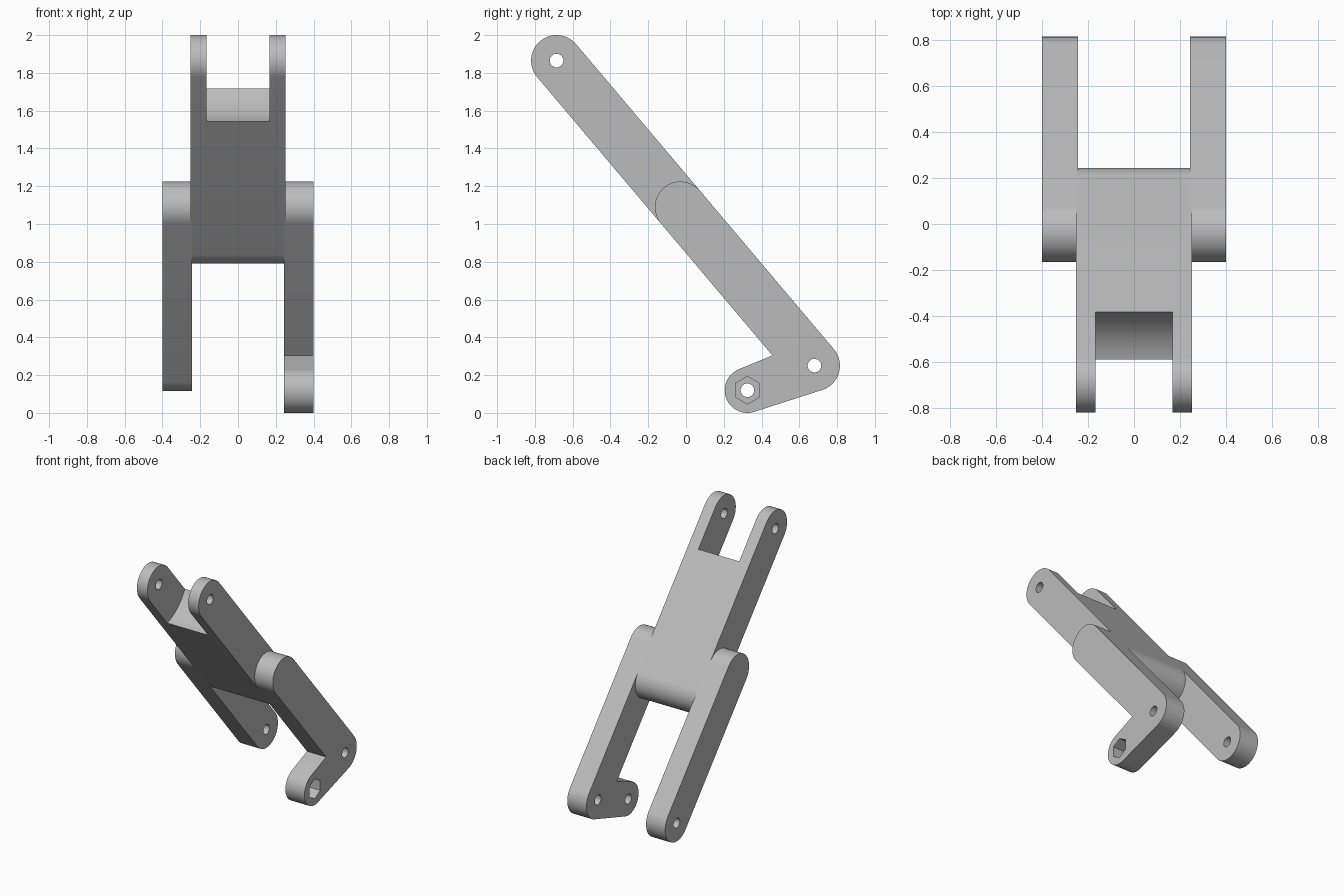
import bpy, bmesh, math
from mathutils import Vector
from mathutils.geometry import intersect_line_line_2d  # noqa: F401 (kept for 2D work)

if "Cube" in bpy.data.objects:
    bpy.data.objects.remove(bpy.data.objects["Cube"], do_unlink=True)

# Layout in the side plane (y, z)
TOP_PIN = Vector((-0.685, 1.865))
LOW_PIN = Vector((0.68, 0.25))
CRANK_PIN = Vector((0.325, 0.12))
R, CRANK_R, HOLE_R = 0.135, 0.12, 0.036
AXIS = (LOW_PIN - TOP_PIN).normalized()
ARM_TOP = TOP_PIN + AXIS * 1.015
BODY_END = TOP_PIN + AXIS * 1.23
BODY_X, SLOT_X, ARM_IN, ARM_OUT = 0.252, 0.167, 0.244, 0.40

grey = bpy.data.materials.new("light_grey")
grey.use_nodes = True
colour = (0.5, 0.5, 0.5, 1)
grey.diffuse_color = colour
grey.node_tree.nodes["Principled BSDF"].inputs["Base Color"].default_value = colour


def arc(centre, radius, start, end, steps=32):
    """Points on an arc, angles in radians."""
    return [centre + radius * Vector((math.cos(a), math.sin(a)))
            for a in (start + (end - start) * i / steps for i in range(steps + 1))]


def disc(centre, radius, sides=48, turn=0.0):
    return arc(centre, radius, turn, turn + math.tau, sides)[:-1]


def prism(name, outline, x0, x1):
    """Extrude a side outline across x."""
    bm = bmesh.new()
    face = bm.faces.new([bm.verts.new((x0, p.x, p.y)) for p in outline])
    extruded = bmesh.ops.extrude_face_region(bm, geom=[face])["geom"]
    verts = [g for g in extruded if isinstance(g, bmesh.types.BMVert)]
    bmesh.ops.translate(bm, verts=verts, vec=(x1 - x0, 0, 0))
    bmesh.ops.recalc_face_normals(bm, faces=bm.faces)
    mesh = bpy.data.meshes.new(name)
    bm.to_mesh(mesh)
    bm.free()
    mesh.materials.append(grey)
    obj = bpy.data.objects.new(name, mesh)
    bpy.context.collection.objects.link(obj)
    return obj


def cut_and_smooth(obj, cutters):
    """Subtract the cutters, then smooth the round faces."""
    bpy.ops.object.select_all(action="DESELECT")
    obj.select_set(True)
    bpy.context.view_layer.objects.active = obj
    for cutter in cutters:
        mod = obj.modifiers.new("cut", "BOOLEAN")
        mod.operation, mod.solver, mod.object = "DIFFERENCE", "EXACT", cutter
        bpy.ops.object.modifier_apply(modifier=mod.name)
        bpy.data.objects.remove(cutter, do_unlink=True)
    bpy.ops.object.shade_smooth_by_angle(angle=math.radians(30))


def hole(centre):
    return prism("hole_cutter", disc(centre, HOLE_R), -0.6, 0.6)


def stadium(a, b):
    along = math.atan2(b.y - a.y, b.x - a.x)
    quarter = math.pi / 2
    return (arc(a, R, along + quarter, along + 3 * quarter)
            + arc(b, R, along - quarter, along + quarter))


# Upper body: a rounded bar whose top is forked by a round clearance cut
upper_body = prism("upper_body", stadium(TOP_PIN, BODY_END), -BODY_X, BODY_X)
clearance = prism("slot_cutter", disc(TOP_PIN, 0.337, 96), -SLOT_X, SLOT_X)
cut_and_smooth(upper_body, [clearance, hole(TOP_PIN)])

# Plain lower arm
right_arm = prism("right_arm", stadium(ARM_TOP, LOW_PIN), -ARM_OUT, -ARM_IN)
cut_and_smooth(right_arm, [hole(LOW_PIN)])

# Lower arm with a tapered crank, drawn as one outline
along = math.atan2(AXIS.y, AXIS.x)
back = CRANK_PIN - LOW_PIN
crank = math.atan2(back.y, back.x)
spread = math.acos((CRANK_R - R) / back.length * -1)
under, over = crank + spread, crank - spread


def on_circle(centre, radius, angle):
    return centre + radius * Vector((math.cos(angle), math.sin(angle)))


# Inner corner where the crank's upper edge meets the arm's front edge
edge_start = on_circle(CRANK_PIN, CRANK_R, over)
edge_dir = on_circle(LOW_PIN, R, over) - edge_start
arm_start = on_circle(ARM_TOP, R, along - math.pi / 2)
gap = arm_start - edge_start
t = gap.cross(AXIS) / edge_dir.cross(AXIS)
corner = edge_start + edge_dir * t

outline = (arc(ARM_TOP, R, along + math.pi / 2, along + 3 * math.pi / 2)
           + [corner]
           + arc(CRANK_PIN, CRANK_R, over, under)
           + arc(LOW_PIN, R, under, along + math.pi / 2))
left_arm = prism("left_arm_with_crank", outline, ARM_IN, ARM_OUT)
nut_pocket = prism("nut_cutter", disc(CRANK_PIN, 0.073, 6, math.pi / 2), 0.30, 0.6)
cut_and_smooth(left_arm, [hole(LOW_PIN), hole(CRANK_PIN), nut_pocket])
